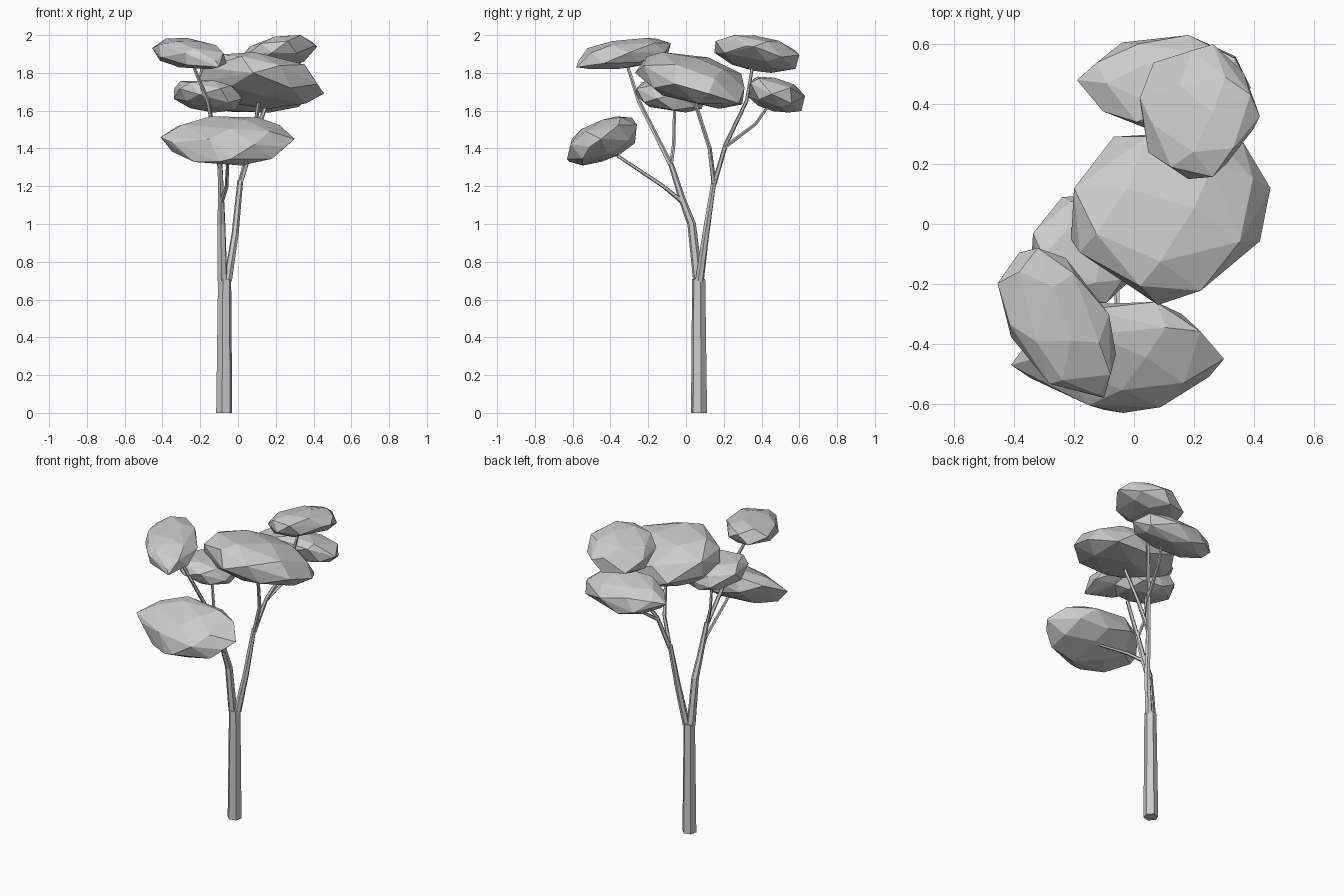
import bpy, bmesh, math, random
from mathutils import Vector, Matrix

random.seed(4)
if "Cube" in bpy.data.objects:
    bpy.data.objects.remove(bpy.data.objects["Cube"], do_unlink=True)

grey = bpy.data.materials.new("pale grey")
grey.use_nodes = True
colour = (0.6, 0.6, 0.6, 1)
grey.diffuse_color = colour
grey.node_tree.nodes["Principled BSDF"].inputs["Base Color"].default_value = colour


def finish(bm, name):
    bmesh.ops.recalc_face_normals(bm, faces=bm.faces)
    mesh = bpy.data.meshes.new(name)
    bm.to_mesh(mesh)
    bm.free()
    mesh.materials.append(grey)
    bpy.context.collection.objects.link(bpy.data.objects.new(name, mesh))


def limb(name, path, r0, r1, sides=6):
    """Tapered faceted tube along a path."""
    bm = bmesh.new()
    pts = [Vector(p) for p in path]
    rings = []
    for i, p in enumerate(pts):
        along = pts[min(i + 1, len(pts) - 1)] - pts[max(i - 1, 0)]
        turn = along.to_track_quat('Z', 'Y')
        r = r0 + (r1 - r0) * i / (len(pts) - 1)
        angles = [math.tau * (k + 0.5) / sides for k in range(sides)]
        rings.append([bm.verts.new(p + turn @ Vector((r * math.cos(a), r * math.sin(a), 0)))
                      for a in angles])
    for low, high in zip(rings, rings[1:]):
        for k in range(sides):
            n = (k + 1) % sides
            bm.faces.new((low[k], low[n], high[n], high[k]))
    bm.faces.new(rings[0])
    bm.faces.new(rings[-1])
    finish(bm, name)


def fit(points, axis, low, high):
    """Stretch the points along one axis to fill a range."""
    a = min(p[axis] for p in points)
    b = max(p[axis] for p in points)
    for p in points:
        p[axis] = low + (p[axis] - a) * (high - low) / (b - a)


def leaf_clump(name, xs, ys, zs, slope, heading=0, narrow=1, full=0.8, tips=(), count=26):
    """Faceted tilted pebble: the hull of scattered points fitted to a box, plus pointed tips."""
    spin = Matrix.Rotation(math.radians(heading), 3, 'Z')
    points = []
    for i in range(count):
        z = 1 - 2 * (i + 0.5) / count
        a = i * math.pi * (3 - math.sqrt(5)) + random.uniform(-0.2, 0.2)
        r = math.sqrt(1 - z * z)
        z = math.copysign(abs(z) ** full, z)
        points.append(spin @ Vector((r * math.cos(a), narrow * r * math.sin(a), z)))
    fit(points, 0, *xs)
    fit(points, 1, *ys)
    # lean the clump while keeping its overall height
    mid = Vector((sum(xs) / 2, sum(ys) / 2, 0))
    lean = [slope[0] * (xs[1] - xs[0]) / 2, slope[1] * (ys[1] - ys[0]) / 2]
    half = (zs[1] - zs[0]) / 2
    thick = math.sqrt(half ** 2 - lean[0] ** 2 - lean[1] ** 2)
    for p in points:
        p.z = p.z * thick + slope[0] * (p.x - mid.x) + slope[1] * (p.y - mid.y)
    fit(points, 2, *zs)
    bm = bmesh.new()
    for p in points + list(tips):
        bm.verts.new(p)
    bmesh.ops.convex_hull(bm, input=bm.verts)
    # drop points buried inside the hull
    bmesh.ops.delete(bm, geom=[v for v in bm.verts if not v.link_faces], context='VERTS')
    finish(bm, name)


# Trunk and the two main boughs
limb("trunk", [(-.073, .069, 0), (-.071, .067, .71)], .044, .036)
limb("front_bough", [(-.082, .064, .7), (-.088, .03, 1), (-.09, -.02, 1.13), (-.095, -.08, 1.32)],
     .027, .014)
limb("back_bough", [(-.054, .072, .7), (-.015, .105, .95), (.012, .148, 1.23)], .023, .015)

# Thin branches up to each clump
limb("front_low_branch", [(-.09, -.01, 1.11), (-.06, -.12, 1.2), (-.05, -.42, 1.4)], .013, .008, 5)
limb("front_high_branch", [(-.095, -.075, 1.3), (-.16, -.25, 1.65), (-.25, -.32, 1.87)], .014, .008, 5)
limb("front_middle_branch", [(-.095, -.08, 1.31), (-.13, -.065, 1.42), (-.15, -.06, 1.65)], .011, .008, 5)
limb("crown_branch", [(.012, .148, 1.21), (.07, .125, 1.4), (.11, .05, 1.64), (.11, .03, 1.72)], .013, .009, 5)
limb("back_high_branch", [(.012, .148, 1.21), (.06, .21, 1.42), (.16, .32, 1.65), (.2, .36, 1.88)],
     .014, .008, 5)
limb("back_low_branch", [(.06, .21, 1.41), (.12, .37, 1.53), (.16, .46, 1.66)], .011, .007, 5)

# Leaf clumps
leaf_clump("front_low_clump", (-.35, .25), (-.63, -.26), (1.31, 1.57), (0, .33), full=.7,
           tips=[(-.41, -.47, 1.46), (.30, -.45, 1.45), (-.1, -.62, 1.33)])
leaf_clump("front_high_clump", (-.455, -.06), (-.57, -.08), (1.82, 1.985), (-.06, .1), -57, .6,
           tips=[(-.1, -.58, 1.83)])
leaf_clump("front_middle_clump", (-.34, .02), (-.27, .10), (1.59, 1.76), (-.1, -.12))
leaf_clump("crown_clump", (-.2, .42), (-.24, .31), (1.61, 1.91), (-.1, -.2),
           tips=[(.455, .12, 1.69), (.08, -.27, 1.8), (-.21, -.05, 1.75),
                 (-.17, .03, 1.66), (.36, .28, 1.64)])
leaf_clump("back_high_clump", (.02, .4), (.15, .60), (1.80, 2.0), (.2, -.15),
           tips=[(.42, .36, 1.94)])
leaf_clump("back_low_clump", (-.14, .39), (.32, .63), (1.59, 1.78), (.04, -.2), full=.65,
           tips=[(-.19, .48, 1.68)])
